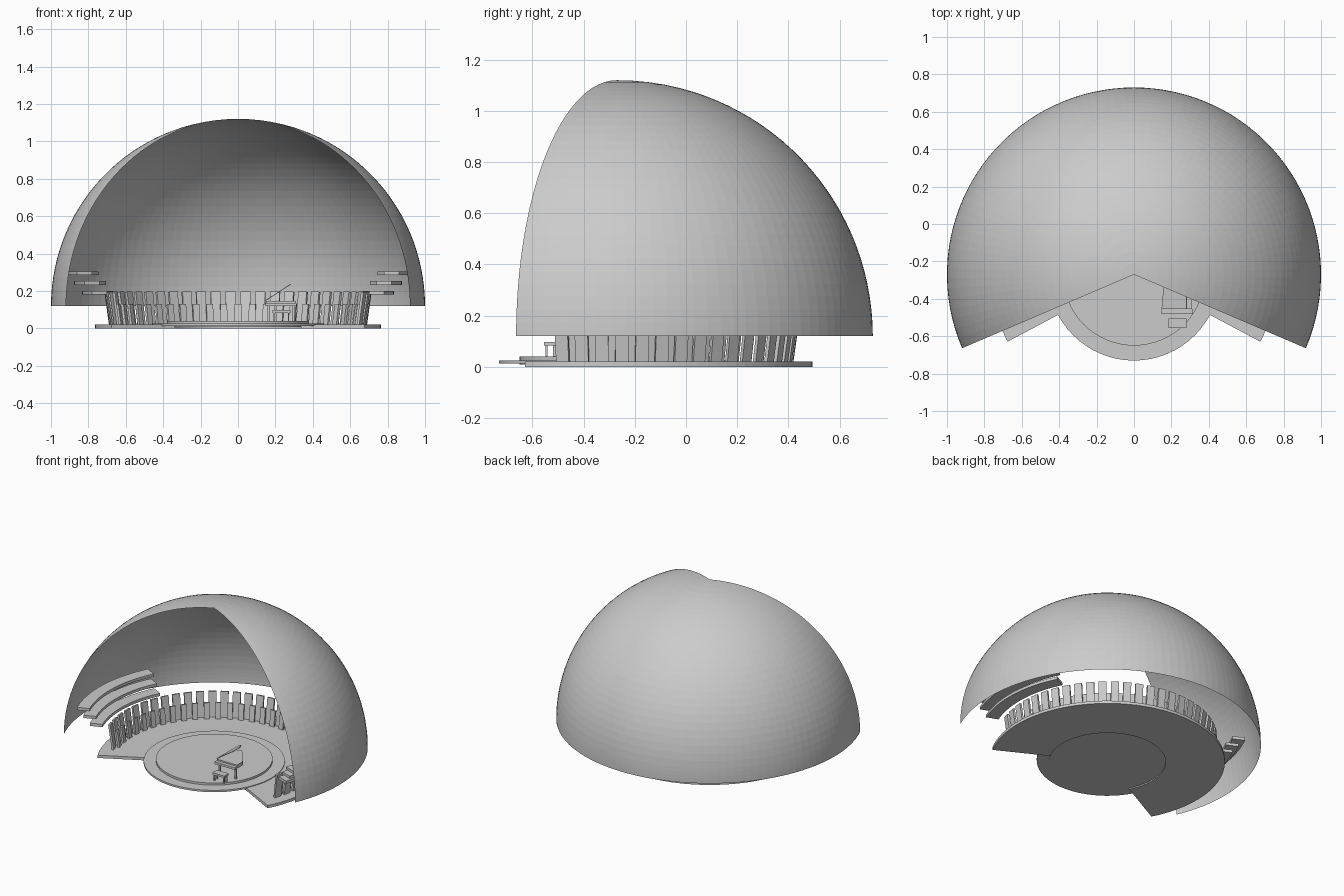
import bpy, bmesh, math
from mathutils import Matrix, Vector

CENTRE = Vector((0, -0.27, 0))
if "Cube" in bpy.data.objects:
    bpy.data.objects.remove(bpy.data.objects["Cube"])

grey = bpy.data.materials.new("light_grey")
grey.use_nodes = True
grey.diffuse_color = (0.6, 0.6, 0.6, 1)
grey.node_tree.nodes["Principled BSDF"].inputs["Base Color"].default_value = (0.6, 0.6, 0.6, 1)


def finish(name, bm, solid=True):
    bmesh.ops.remove_doubles(bm, verts=bm.verts, dist=1e-5)
    if solid:
        bmesh.ops.recalc_face_normals(bm, faces=bm.faces)
    mesh = bpy.data.meshes.new(name)
    bm.to_mesh(mesh)
    bm.free()
    mesh.materials.append(grey)
    obj = bpy.data.objects.new(name, mesh)
    bpy.context.collection.objects.link(obj)
    return obj


def polar(r, deg, z):
    a = math.radians(deg)
    return CENTRE + Vector((r * math.cos(a), r * math.sin(a), z))


def sweep(name, profile, a0, a1, steps, closed=True):
    """Turn a (radius, height) profile about the hall's axis."""
    bm = bmesh.new()
    rows = []
    for i in range(steps + 1):
        a = a0 + (a1 - a0) * i / steps
        rows.append([bm.verts.new(polar(r, a, z)) for r, z in profile])
    n = len(profile)
    for p, q in zip(rows, rows[1:]):
        for j in range(n if closed else n - 1):
            k = (j + 1) % n
            bm.faces.new((p[j], q[j], q[k], p[k]))
    if closed and a1 - a0 < 360:
        bm.faces.new(rows[0])
        bm.faces.new(rows[-1])
    return finish(name, bm, closed)


def ring(name, r0, r1, z0, z1, a0, a1, steps):
    return sweep(name, [(r0, z0), (r1, z0), (r1, z1), (r0, z1)], a0, a1, steps)


def disc(name, r, z0, z1):
    bm = bmesh.new()
    bmesh.ops.create_cone(bm, cap_ends=True, segments=64, radius1=r, radius2=r, depth=z1 - z0,
                          matrix=Matrix.Translation(CENTRE + Vector((0, 0, (z0 + z1) / 2))))
    return finish(name, bm)


def add_box(bm, size, matrix):
    bmesh.ops.create_cube(bm, size=1, matrix=matrix @ Matrix.Diagonal((*size, 1)))


def box(name, x0, x1, y0, y1, z0, z1):
    bm = bmesh.new()
    add_box(bm, (x1 - x0, y1 - y0, z1 - z0),
            Matrix.Translation(((x0 + x1) / 2, (y0 + y1) / 2, (z0 + z1) / 2)))
    return finish(name, bm)


# Dome shell, in horizontal bands open at the front
edges = [0, 6, 17.6, 29.2, 40.9, 52.5, 64.2, 75.8, 90]
for n, (low, high) in enumerate(zip(edges, edges[1:])):
    arc = [math.radians(low + (high - low) * i / 4) for i in range(5)]
    sweep(f"dome_band_{n + 1}", [(math.cos(e), 0.12 + math.sin(e)) for e in arc],
          -23.2, 203.2, 72, closed=False)

# Floor and round stage
ring("floor", 0.38, 0.765, 0, 0.02, -28, 208, 72)
disc("stage_rim", 0.46, 0.012, 0.025)
disc("stage", 0.38, 0.008, 0.04)


# Ring of wall slats leaning outward, with low slats in front
def slats(name, count, first, last, radius, width, height, thick):
    bm = bmesh.new()
    for i in range(count):
        a = first + (last - first) * i / (count - 1)
        turn = Matrix.Rotation(math.radians(a), 4, "Z") @ Matrix.Rotation(0.14, 4, "Y")
        add_box(bm, (thick, width, height),
                Matrix.Translation(polar(radius, a, 0.02 + height / 2)) @ turn)
    finish(name, bm)


slats("tall_slats", 34, -18, 198, 0.695, 0.052, 0.176, 0.014)
slats("low_slats", 33, -14.7, 194.7, 0.665, 0.036, 0.11, 0.014)

# Curved balcony tiers on both sides
for side, start in (("left", -21), ("right", 153)):
    for n in range(3):
        r, z = 0.75 + 0.043 * n, 0.18 + 0.052 * n
        ring(f"{side}_balcony_{n + 1}", r, r + 0.085, z, z + 0.02, start, start + 48, 16)

# Grand piano case and raised lid share one outline
outline = [(0.15, -0.455), (0.31, -0.455), (0.31, -0.39), (0.285, -0.35),
           (0.255, -0.31), (0.23, -0.27), (0.2, -0.25), (0.172, -0.265), (0.152, -0.42)]


def slab(name, z, thick, tilt=0.0):
    bm = bmesh.new()
    face = bm.faces.new([bm.verts.new((x, y, 0)) for x, y in outline])
    out = bmesh.ops.extrude_face_region(bm, geom=[face])
    new = [v for v in out["geom"] if isinstance(v, bmesh.types.BMVert)]
    bmesh.ops.translate(bm, verts=new, vec=(0, 0, thick))
    hinge = Vector((0.15, 0, 0))
    bmesh.ops.rotate(bm, verts=bm.verts, cent=hinge, matrix=Matrix.Rotation(-tilt, 3, "Y"))
    bmesh.ops.translate(bm, verts=bm.verts, vec=(0, 0, z))
    finish(name, bm)


slab("piano_case", 0.12, 0.026)
slab("piano_lid", 0.148, 0.004, math.radians(33))
box("piano_keyboard", 0.148, 0.312, -0.48, -0.455, 0.12, 0.136)
for n, (x, y) in enumerate([(0.165, -0.445), (0.295, -0.445), (0.2, -0.28)]):
    box(f"piano_leg_{n + 1}", x - 0.006, x + 0.006, y - 0.006, y + 0.006, 0.04, 0.12)

# Bench
box("bench_seat", 0.185, 0.28, -0.555, -0.505, 0.083, 0.097)
for x in (0.195, 0.27):
    for y in (-0.545, -0.515):
        box("bench_leg", x - 0.004, x + 0.004, y - 0.004, y + 0.004, 0.04, 0.083)
